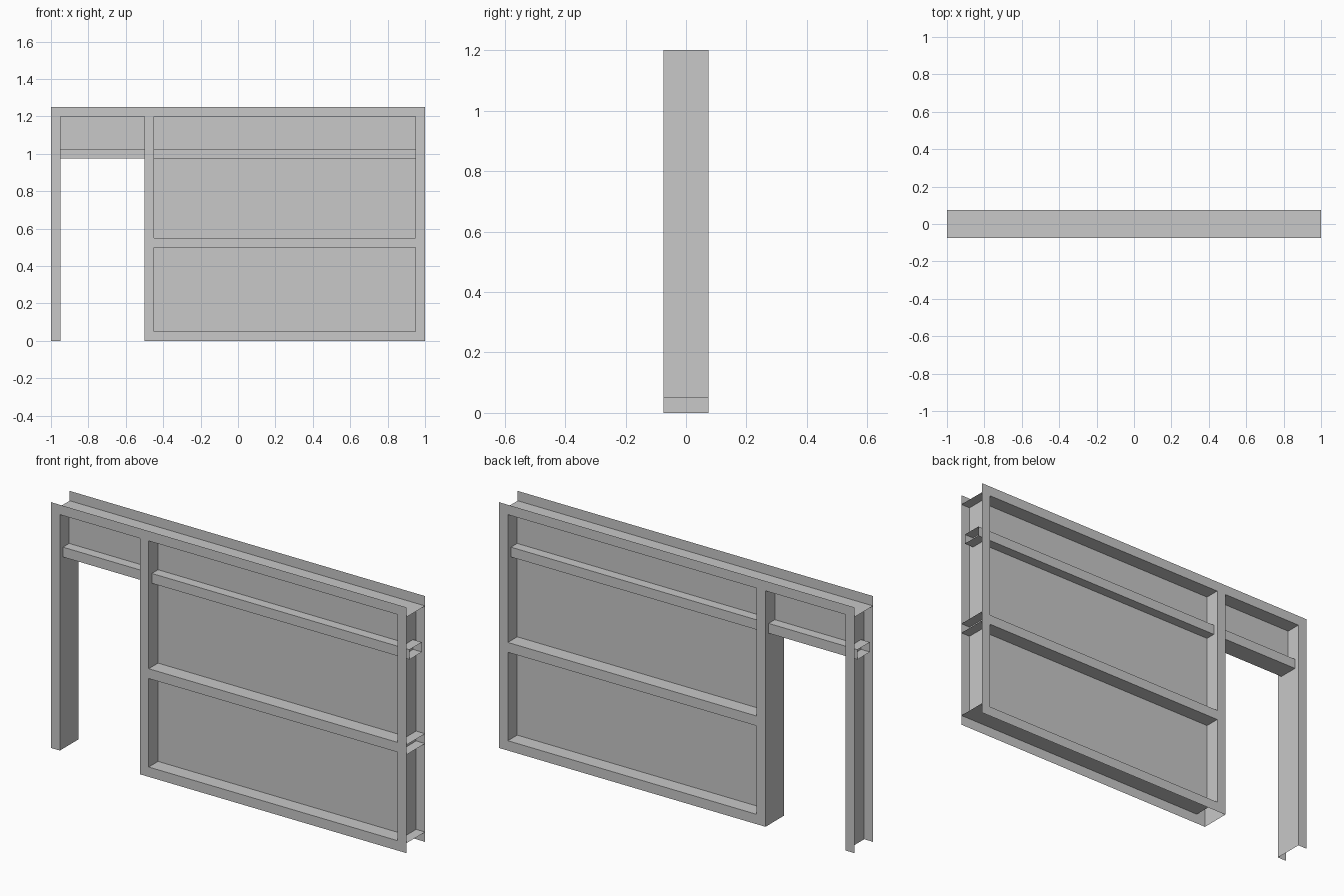
import bpy, bmesh

cube = bpy.data.objects.get("Cube")
if cube:
    bpy.data.objects.remove(cube, do_unlink=True)

D = 0.075          # half depth of the frame
W = 0.05           # width of every channel
TOP = 1.25         # overall height
DOOR = -0.5        # door side of the inner post
RAIL = 0.05        # half depth of the upper rail

steel = bpy.data.materials.new("light grey steel")
steel.use_nodes = True
grey = (0.58, 0.58, 0.58, 1)
steel.diffuse_color = grey
steel.node_tree.nodes["Principled BSDF"].inputs["Base Color"].default_value = grey


def sheet(bm, x, y, z):
    """Flat rectangle; the axis given as a single number is its plane."""
    if not isinstance(x, tuple):
        pts = [(x, y[0], z[0]), (x, y[1], z[0]), (x, y[1], z[1]), (x, y[0], z[1])]
    elif not isinstance(y, tuple):
        pts = [(x[0], y, z[0]), (x[1], y, z[0]), (x[1], y, z[1]), (x[0], y, z[1])]
    else:
        pts = [(x[0], y[0], z), (x[1], y[0], z), (x[1], y[1], z), (x[0], y[1], z)]
    bm.faces.new([bm.verts.new(p) for p in pts])


def part(name, sheets):
    bm = bmesh.new()
    for s in sheets:
        sheet(bm, *s)
    bmesh.ops.remove_doubles(bm, verts=bm.verts, dist=0.0001)
    mesh = bpy.data.meshes.new(name)
    bm.to_mesh(mesh)
    bm.free()
    mesh.materials.append(steel)
    bpy.context.collection.objects.link(bpy.data.objects.new(name, mesh))


def flanges(x, z, half=D):
    return [(x, -half, z), (x, half, z)]


depth = (-D, D)
head = TOP - W
inner = DOOR + W
end = 1 - W

# Posts: outer ones are channels open to the outside, the inner one is a box
part("door_post", flanges((-1, -end), (0, head)) + [(-end, depth, (0, head))])
part("inner_post", flanges((DOOR, inner), (0, head))
     + [(DOOR, depth, (0, head)), (inner, depth, (W, head))])
part("end_post", flanges((end, 1), (0, head)) + [(end, depth, (W, head))])

# Horizontal members: top and bottom channels, boxed middle rail
part("top_channel", flanges((-1, 1), (head, TOP)) + [((-1, 1), depth, head)])
part("bottom_channel", flanges((inner, end), (0, W)) + [((inner, 1), depth, W)])
part("middle_rail", flanges((inner, end), (0.5, 0.55))
     + [((inner, 1), depth, h) for h in (0.5, 0.55)])

# Slimmer open tube running the whole length above the doorway
low, high = 0.975, 1.025
part("upper_rail", flanges((-1, 1), (low, high), RAIL)
     + [((-1, 1), (-RAIL, RAIL), h) for h in (low, high)])

# Infill panels on the centre plane
part("main_panels", [((inner, end), 0, z) for z in ((W, 0.5), (0.55, low), (high, head))])
part("door_head_panel", [((-end, DOOR), 0, (high, head))])
